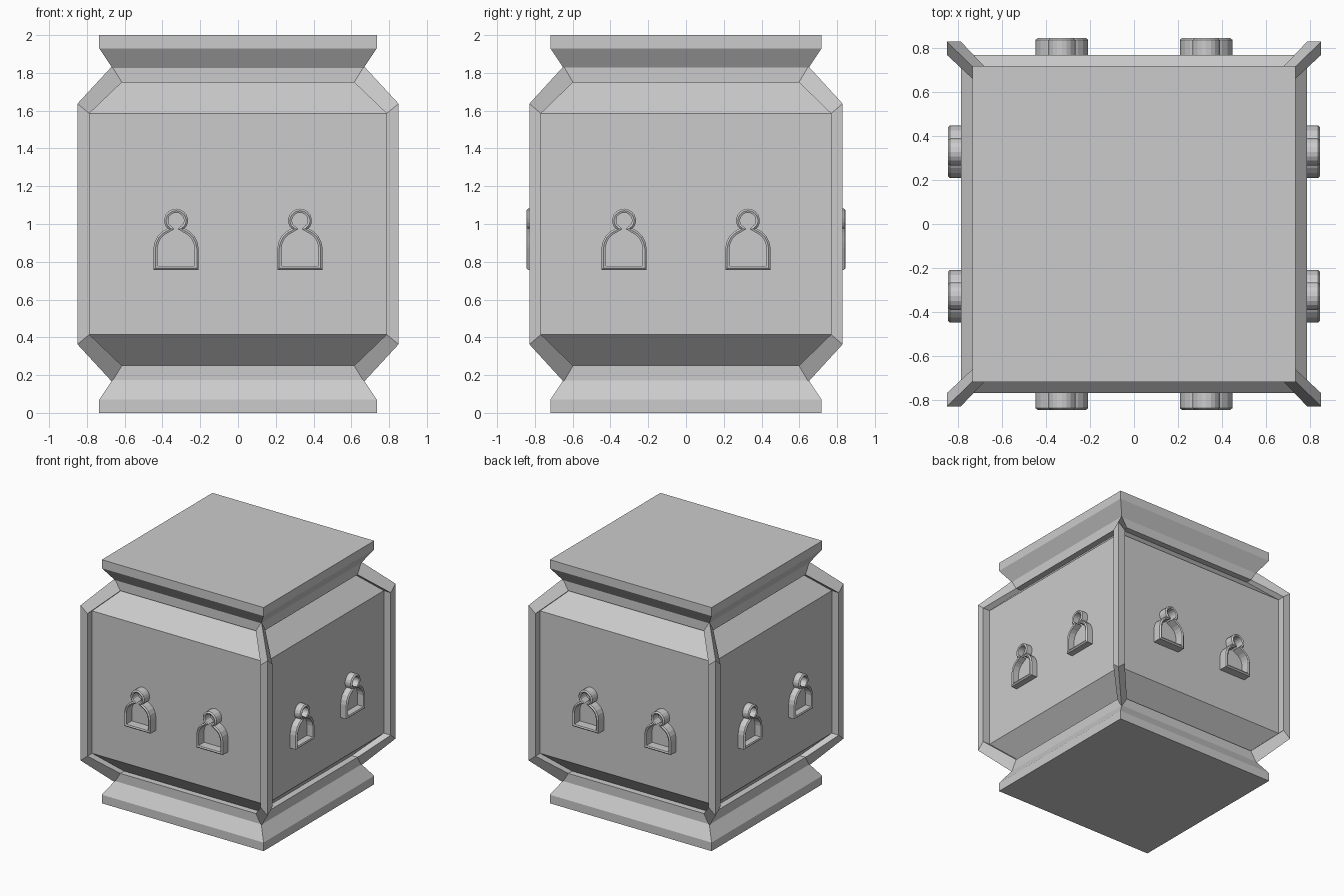
import bpy, bmesh
from math import sin, cos, radians, pi
from mathutils import Matrix, Vector

if "Cube" in bpy.data.objects:
    bpy.data.objects.remove(bpy.data.objects["Cube"])


def make_object(name, bm, matrix=None):
    if matrix:
        bmesh.ops.transform(bm, matrix=matrix, verts=bm.verts)
    bmesh.ops.recalc_face_normals(bm, faces=bm.faces)
    mesh = bpy.data.meshes.new(name)
    bm.to_mesh(mesh)
    bm.free()
    obj = bpy.data.objects.new(name, mesh)
    bpy.context.collection.objects.link(obj)
    return obj


def loft(name, rings, caps=True, closed=False, matrix=None):
    """Skin a list of closed point rings with quads."""
    bm = bmesh.new()
    vr = [[bm.verts.new(p) for p in ring] for ring in rings]
    n = len(vr[0])
    pairs = list(zip(vr, vr[1:])) + ([(vr[-1], vr[0])] if closed else [])
    for a, b in pairs:
        for i in range(n):
            j = (i + 1) % n
            bm.faces.new((a[i], a[j], b[j], b[i]))
    if caps:
        bm.faces.new(vr[0])
        bm.faces.new(vr[-1])
    return make_object(name, bm, matrix)


def rect(x, y, z):
    return [(x, y, z), (-x, y, z), (-x, -y, z), (x, -y, z)]


# Core body: slab, flare, neck, shoulder, panels, mirrored about z = 1
half = [(0.735, 0.718, 2.0), (0.735, 0.718, 1.93), (0.615, 0.598, 1.75), (0.787, 0.768, 1.585)]
profile = half + [(x, y, 2 - z) for x, y, z in reversed(half)]
loft("core_body", [rect(*p) for p in profile])

# Neck bands above and below the shoulders
for name, z0, z1 in (("upper_neck_band", 1.75, 1.835), ("lower_neck_band", 0.165, 0.25)):
    loft(name, [rect(0.667, 0.648, z0), rect(0.667, 0.648, z1)])

# Raised ridges running down each corner
# (inner x, inner y, inner z, outer x, outer y, outer z)
stations = [(0.615, 0.598, 1.75, 0.667, 0.648, 1.835), (0.787, 0.768, 1.585, 0.85, 0.829, 1.637)]
stations += [(a, b, 2 - c, d, e, 2 - f) for a, b, c, d, e, f in reversed(stations)]
for sx in (-1, 1):
    for sy in (-1, 1):
        rings = [[(sx * xi, sy * yi, zi), (sx * xi, sy * yo, zi),
                  (sx * xo, sy * yo, zo), (sx * xo, sy * yi, zi)]
                 for xi, yi, zi, xo, yo, zo in stations]
        loft("corner_ridge", rings)

# Keyhole-shaped frame outline: round head on an arched base
right = [(0.12, 0.757), (0.12, 0.87), (0.113, 0.905), (0.097, 0.937), (0.073, 0.96), (0.044, 0.977)]
right += [(0.063 * cos(radians(t)), 1.018 + 0.063 * sin(radians(t))) for t in range(-30, 90, 20)]
outline = right + [(0, 1.081)] + [(-x, z) for x, z in reversed(right)]


def inset(points, d):
    """Mitred inward offset of a counter-clockwise outline."""
    out, n = [], len(points)
    for i in range(n):
        p0, p, p1 = (Vector(points[k % n]) for k in (i - 1, i, i + 1))
        a, b = (p - p0).normalized(), (p1 - p).normalized()
        na, nb = Vector((-a.y, a.x)), Vector((-b.y, b.x))
        m = (na + nb) / max(1 + na.dot(nb), 0.5)
        out.append(p + m * d)
    return out


# Two hollow frames on each of the four sides
for k in range(4):
    panel, tip = (0.768, 0.845) if k % 2 == 0 else (0.787, 0.846)
    section = [(0, panel - 0.02), (0, tip - 0.009), (0.01, tip), (0.021, tip - 0.005), (0.021, panel - 0.02)]
    for u in (-0.328, 0.328):
        rings = [[(u + p.x, -depth, p.y) for p in inset(outline, d)] for d, depth in section]
        loft("keyhole_frame", rings, caps=False, closed=True, matrix=Matrix.Rotation(k * pi / 2, 4, 'Z'))
